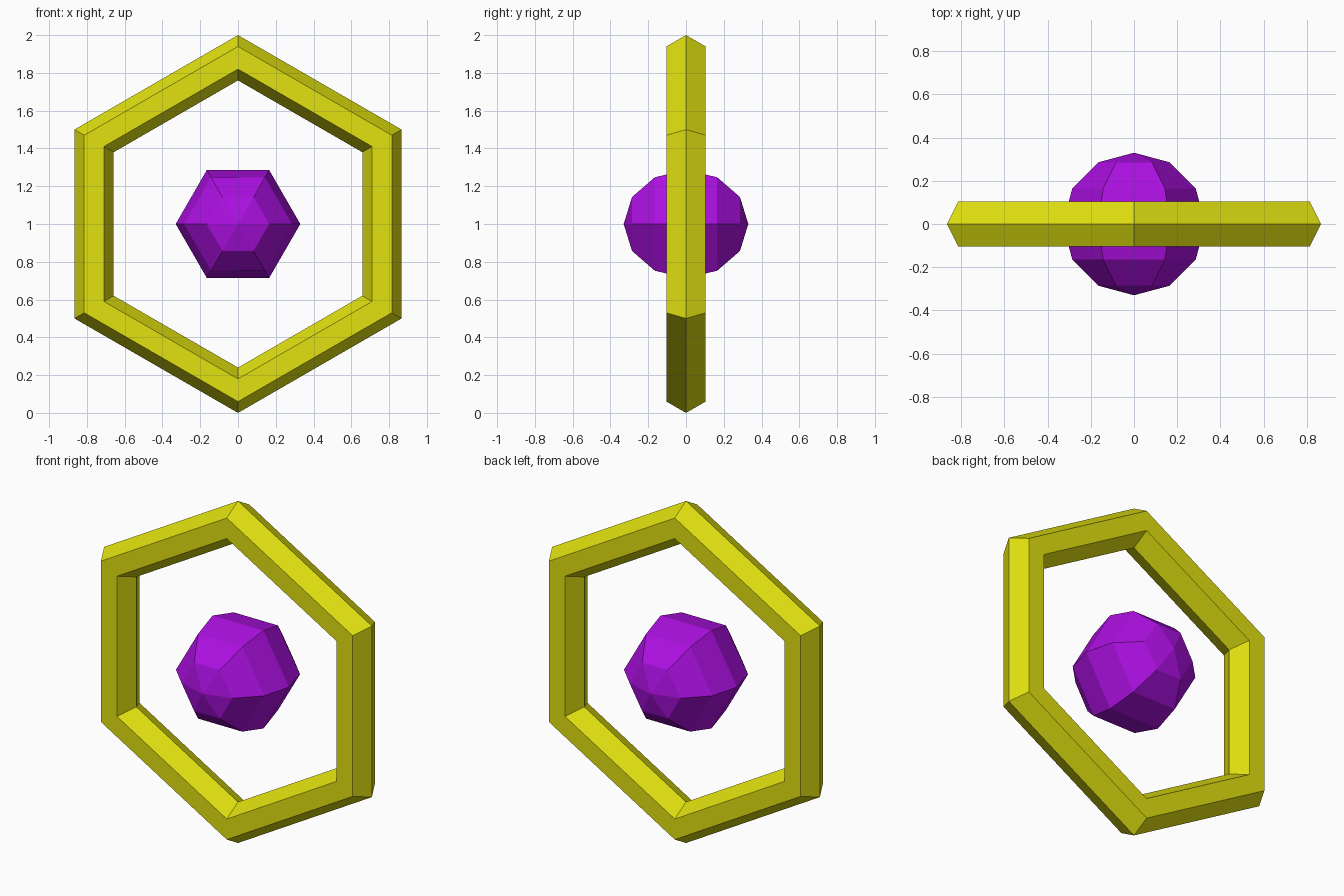
import bpy
import math
from mathutils import Matrix

cube = bpy.data.objects.get("Cube")
if cube:
    bpy.data.objects.remove(cube, do_unlink=True)


def flat_material(name, color):
    mat = bpy.data.materials.new(name)
    mat.use_nodes = True
    mat.diffuse_color = color
    mat.node_tree.nodes["Principled BSDF"].inputs["Base Color"].default_value = color
    return mat


# Stand a z-axis primitive upright: axis along y, one corner pointing up
UPRIGHT = (Matrix.Translation((0, 0, 1))
           @ Matrix.Rotation(math.radians(90), 4, 'X')
           @ Matrix.Rotation(math.radians(90), 4, 'Z'))


def finish(name, mat):
    obj = bpy.context.object
    obj.name = obj.data.name = name
    obj.data.transform(UPRIGHT)
    obj.data.materials.clear()
    obj.data.materials.append(mat)
    for poly in obj.data.polygons:
        poly.use_smooth = False
    return obj


yellow = flat_material("yellow", (0.75, 0.75, 0.005, 1))
purple = flat_material("purple", (0.41, 0.005, 0.75, 1))

# Hexagonal frame with a six-sided cross-section
bpy.ops.mesh.primitive_torus_add(major_segments=6, minor_segments=6,
                                 major_radius=0.88, minor_radius=0.12,
                                 location=(0, 0, 0))
finish("hexagonal_frame", yellow)

# Faceted gem floating in the middle
bpy.ops.mesh.primitive_uv_sphere_add(segments=6, ring_count=6, radius=0.33,
                                     location=(0, 0, 0))
finish("center_gem", purple)
